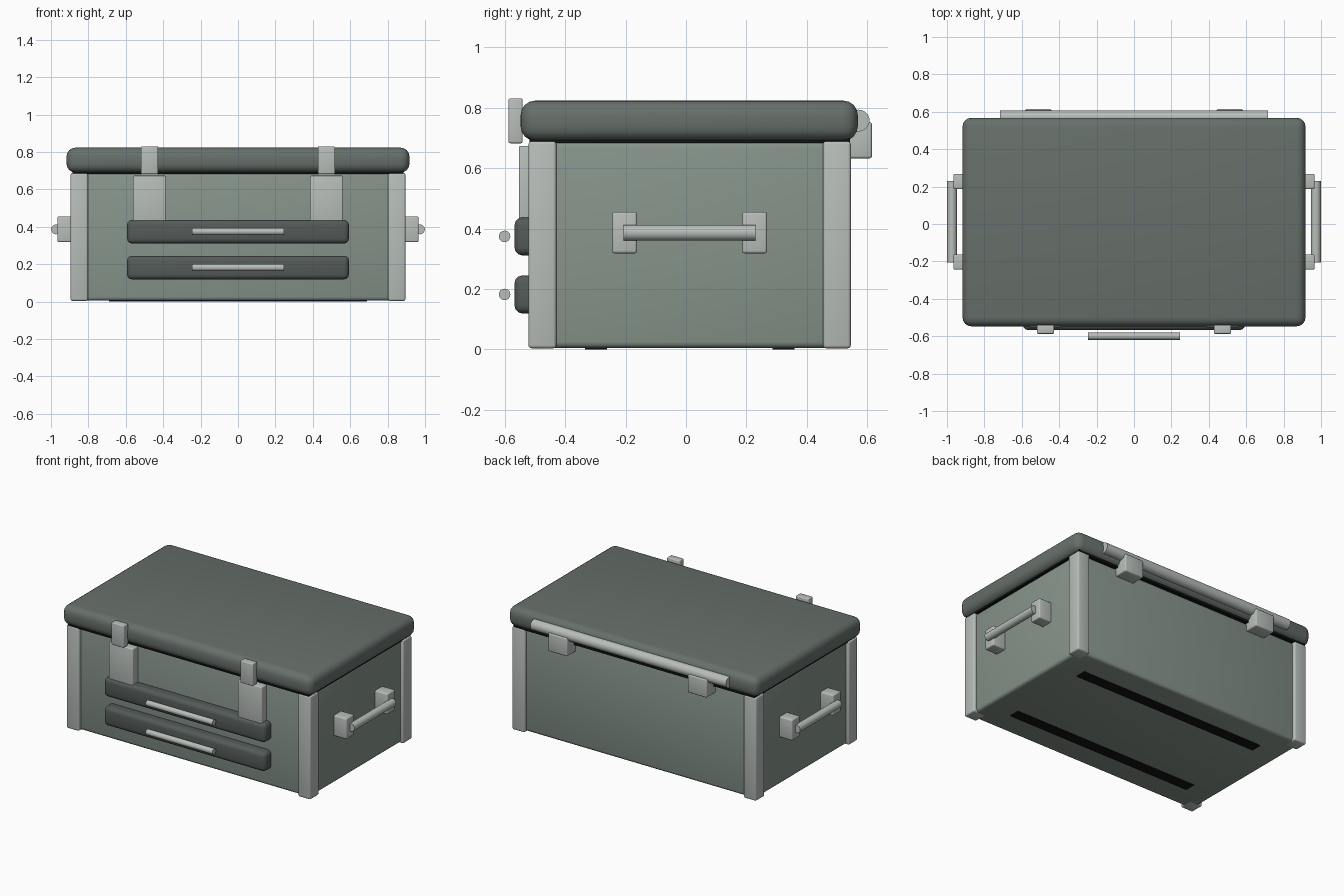
import bpy
import math
from mathutils import Vector

cube = bpy.data.objects.get("Cube")
if cube:
    bpy.data.objects.remove(cube, do_unlink=True)


def material(name, rgb):
    """Flat material from 8-bit sRGB."""
    linear = [((c / 255 + 0.055) / 1.055) ** 2.4 for c in rgb] + [1]
    mat = bpy.data.materials.new(name)
    mat.use_nodes = True
    mat.diffuse_color = linear
    node = next(n for n in mat.node_tree.nodes if n.type == "BSDF_PRINCIPLED")
    node.inputs["Base Color"].default_value = linear
    return mat


green = material("sage_green", (134, 148, 139))
lid_grey = material("lid_grey", (103, 112, 107))
drawer_grey = material("drawer_grey", (84, 91, 88))
steel = material("pale_steel", (184, 190, 186))
rubber = material("black_rubber", (18, 19, 19))


def finish(name, mat):
    obj = bpy.context.object
    obj.name = name
    obj.data.materials.append(mat)
    return obj


def box(name, mat, x, y, z, bevel=0.0, segments=3):
    """Box spanning the (low, high) ranges, with rounded edges."""
    low, high = Vector((x[0], y[0], z[0])), Vector((x[1], y[1], z[1]))
    bpy.ops.mesh.primitive_cube_add(size=1, location=(low + high) / 2)
    obj = finish(name, mat)
    obj.scale = high - low
    bpy.ops.object.transform_apply(location=False, rotation=False, scale=True)
    if bevel:
        mod = obj.modifiers.new("rounded_edges", "BEVEL")
        mod.width = bevel
        mod.segments = segments
        bpy.ops.object.modifier_apply(modifier=mod.name)
        bpy.ops.object.shade_smooth_by_angle(angle=math.radians(35))
    return obj


def rod(name, mat, center, length, radius, axis):
    """Round bar along the x or y axis."""
    turn = (0, math.pi / 2, 0) if axis == "x" else (math.pi / 2, 0, 0)
    bpy.ops.mesh.primitive_cylinder_add(vertices=24, radius=radius, depth=length,
                                        location=center, rotation=turn)
    finish(name, mat)
    bpy.ops.object.shade_smooth_by_angle(angle=math.radians(35))


def span(center, half):
    return (center - half, center + half)


MID = 0.012  # depth centre of the case

# Case, seal and lid
box("case_body", green, span(0, 0.875), span(MID, 0.512), (0.005, 0.688), 0.02)
box("lid_seal", rubber, span(0, 0.885), span(MID, 0.53), (0.683, 0.72))
box("lid", lid_grey, span(0, 0.917), (-0.547, 0.568), (0.69, 0.823), 0.048, 4)

for side, s in (("left", 1), ("right", -1)):
    # Corner posts
    for end, e in (("front", -1), ("back", 1)):
        box(f"{end}_{side}_post", steel, span(s * 0.849, 0.046),
            span(MID + e * 0.487, 0.046), (0.004, 0.688), 0.01)
        # Side handle brackets
        box(f"{side}_handle_{end}_bracket", steel, span(s * 0.912, 0.054),
            span(MID + e * 0.215, 0.041), (0.318, 0.455), 0.008)
    rod(f"{side}_handle_bar", steel, (s * 0.973, MID, 0.386), 0.436, 0.026, "y")

    # Front latches
    box(f"{side}_latch_plate", steel, span(s * 0.473, 0.088),
        (-0.553, -0.49), (0.4, 0.673), 0.006)
    box(f"{side}_latch_tongue", steel, span(s * 0.473, 0.046),
        (-0.587, -0.54), (0.682, 0.83), 0.006)

    # Hinge blocks
    box(f"{side}_hinge_block", steel, span(s * 0.512, 0.07),
        (0.51, 0.615), (0.632, 0.752), 0.008)

# Drawers with their pulls
for name, z in (("upper", 0.374), ("lower", 0.182)):
    box(f"{name}_drawer", drawer_grey, span(0, 0.593),
        (-0.567, -0.47), span(z, 0.063), 0.026)
    rod(f"{name}_drawer_pull", steel, (0, -0.6, z), 0.49, 0.019, "x")

# Hinge tube
rod("hinge_tube", steel, (0, 0.571, 0.757), 1.435, 0.036, "x")

# Base runners
for name, e in (("front", -1), ("back", 1)):
    box(f"{name}_runner", rubber, span(0, 0.69), span(MID + e * 0.31, 0.036), (0, 0.009))
